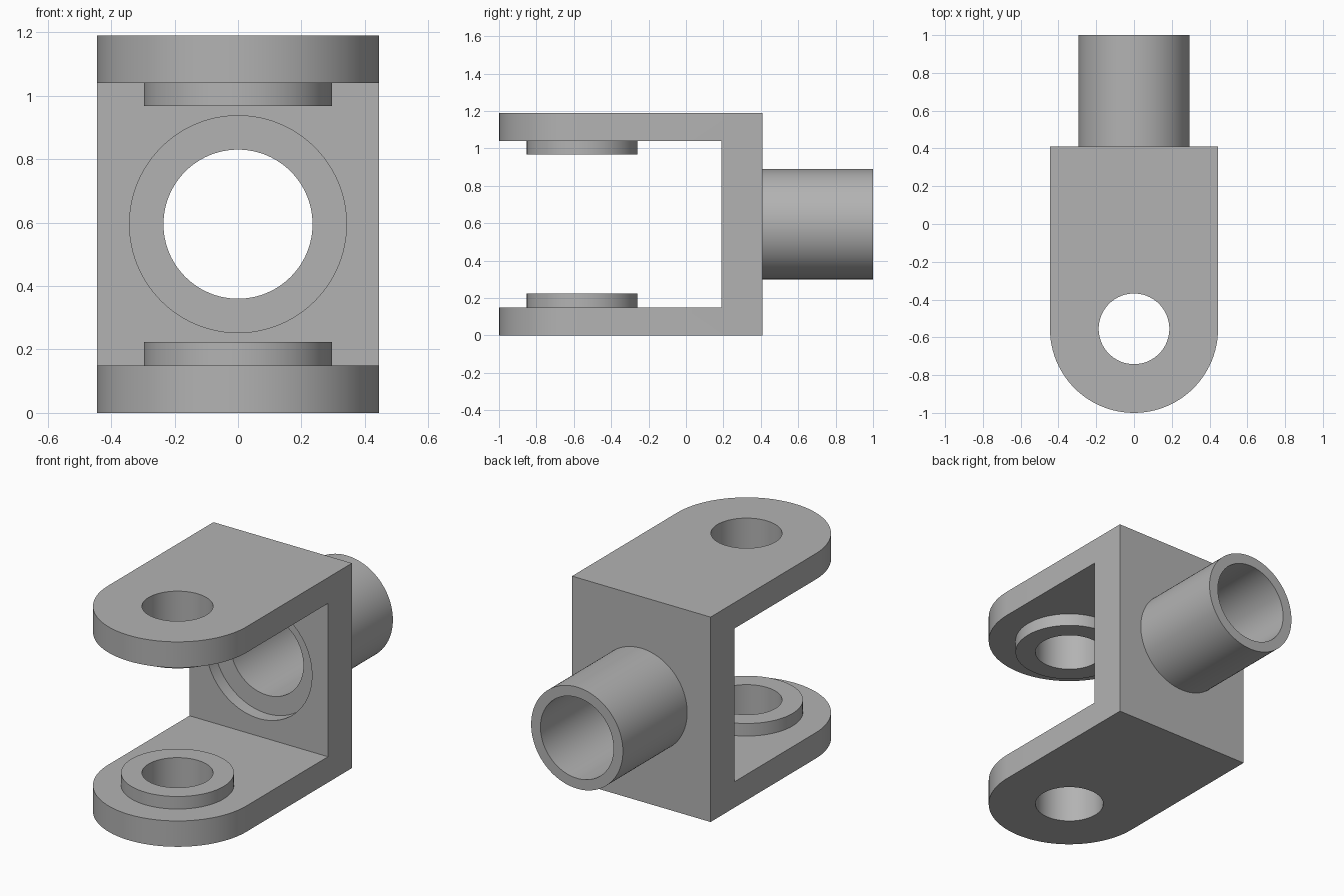
import bpy, bmesh
from math import pi, sin, cos
from mathutils import Matrix, Vector

cube = bpy.data.objects.get("Cube")
if cube:
    bpy.data.objects.remove(cube, do_unlink=True)

# Main dimensions
HALF_W, HEIGHT, ARM = 0.445, 1.19, 0.15
PIN_Y, PIN_R = -0.555, 0.187
BACK_IN, BACK_OUT = 0.19, 0.41
BORE_R, TUBE_R = 0.235, 0.295
MID_Z = HEIGHT / 2
SEG = 96

grey = bpy.data.materials.new("light grey metal")
grey.use_nodes = True
colour = (0.45, 0.45, 0.45, 1)
grey.diffuse_color = colour
grey.node_tree.nodes["Principled BSDF"].inputs["Base Color"].default_value = colour


def make_object(name, bm):
    bmesh.ops.recalc_face_normals(bm, faces=bm.faces)
    mesh = bpy.data.meshes.new(name)
    bm.to_mesh(mesh)
    bm.free()
    mesh.materials.append(grey)
    obj = bpy.data.objects.new(name, mesh)
    bpy.context.collection.objects.link(obj)
    return obj


def prism(name, points, offset):
    """Extrude a closed outline along a vector."""
    bm = bmesh.new()
    face = bm.faces.new([bm.verts.new(p) for p in points])
    new = bmesh.ops.extrude_face_region(bm, geom=[face])["geom"]
    verts = [v for v in new if isinstance(v, bmesh.types.BMVert)]
    bmesh.ops.translate(bm, verts=verts, vec=offset)
    return make_object(name, bm)


def cylinder(name, radius, start, end):
    start, end = Vector(start), Vector(end)
    axis = end - start
    bm = bmesh.new()
    turn = axis.to_track_quat("Z", "Y").to_matrix().to_4x4()
    bmesh.ops.create_cone(bm, cap_ends=True, segments=SEG, radius1=radius,
                          radius2=radius, depth=axis.length,
                          matrix=Matrix.Translation((start + end) / 2) @ turn)
    return make_object(name, bm)


def collar(name, outer, inner, base, direction, length):
    """Hollow sleeve, left open where it joins the fork."""
    bm = bmesh.new()
    profile = [(outer, 0), (outer, length), (inner, length), (inner, 0)]
    rings = [[bm.verts.new((r * cos(2 * pi * i / SEG), r * sin(2 * pi * i / SEG), z))
              for i in range(SEG)] for r, z in profile]
    for a, b in zip(rings, rings[1:]):
        for i in range(SEG):
            j = (i + 1) % SEG
            bm.faces.new((a[i], a[j], b[j], b[i]))
    turn = Vector(direction).to_track_quat("Z", "Y").to_matrix().to_4x4()
    bm.transform(Matrix.Translation(base) @ turn)
    # A face on the outer wall decides which way is out
    obj = make_object(name, bm)
    wall = obj.data.polygons[0]
    out = wall.center - Vector(base)
    out -= out.project(Vector(direction))
    if wall.normal.dot(out) < 0:
        obj.data.flip_normals()
    return obj


def combine(obj, tool, operation):
    mod = obj.modifiers.new(operation, "BOOLEAN")
    mod.operation, mod.object, mod.solver = operation, tool, "EXACT"
    bpy.context.view_layer.update()
    result = bpy.data.meshes.new_from_object(
        obj.evaluated_get(bpy.context.evaluated_depsgraph_get()))
    obj.modifiers.clear()
    obj.data = result
    bpy.data.objects.remove(tool, do_unlink=True)


# Fork: U-shaped side profile trimmed by the rounded plan outline
front = PIN_Y - HALF_W
side = [(front - 0.1, 0), (BACK_OUT, 0), (BACK_OUT, HEIGHT), (front - 0.1, HEIGHT),
        (front - 0.1, HEIGHT - ARM), (BACK_IN, HEIGHT - ARM), (BACK_IN, ARM),
        (front - 0.1, ARM)]
fork = prism("fork", [(-HALF_W - 0.1, y, z) for y, z in side], (2 * HALF_W + 0.2, 0, 0))
half = SEG // 2
plan = [(-HALF_W * cos(pi * i / half), PIN_Y - HALF_W * sin(pi * i / half), -0.1)
        for i in range(half + 1)]
plan += [(HALF_W, BACK_OUT + 0.1, -0.1), (-HALF_W, BACK_OUT + 0.1, -0.1)]
combine(fork, prism("plan_cutter", plan, (0, 0, HEIGHT + 0.2)), "INTERSECT")

# Pin holes, through bore and shallow counterbore in the back wall
combine(fork, cylinder("pin_cutter", PIN_R, (0, PIN_Y, -0.1), (0, PIN_Y, HEIGHT + 0.1)),
        "DIFFERENCE")
combine(fork, cylinder("bore_cutter", BORE_R, (0, 0, MID_Z), (0, 0.6, MID_Z)), "DIFFERENCE")
combine(fork, cylinder("counterbore_cutter", 0.342, (0, 0, MID_Z),
                       (0, BACK_IN + 0.075, MID_Z)), "DIFFERENCE")

# Raised bosses around the pin holes, and the rear tube
parts = [fork,
         collar("lower_boss", 0.297, PIN_R, (0, PIN_Y, ARM), (0, 0, 1), 0.073),
         collar("upper_boss", 0.297, PIN_R, (0, PIN_Y, HEIGHT - ARM), (0, 0, -1), 0.073),
         collar("rear_tube", TUBE_R, BORE_R, (0, BACK_OUT, MID_Z), (0, 1, 0), 1 - BACK_OUT)]

# Smooth the round walls, keep the edges crisp
bpy.ops.object.select_all(action="DESELECT")
for part in parts:
    part.select_set(True)
bpy.context.view_layer.objects.active = fork
bpy.ops.object.shade_smooth_by_angle(angle=pi / 6)
